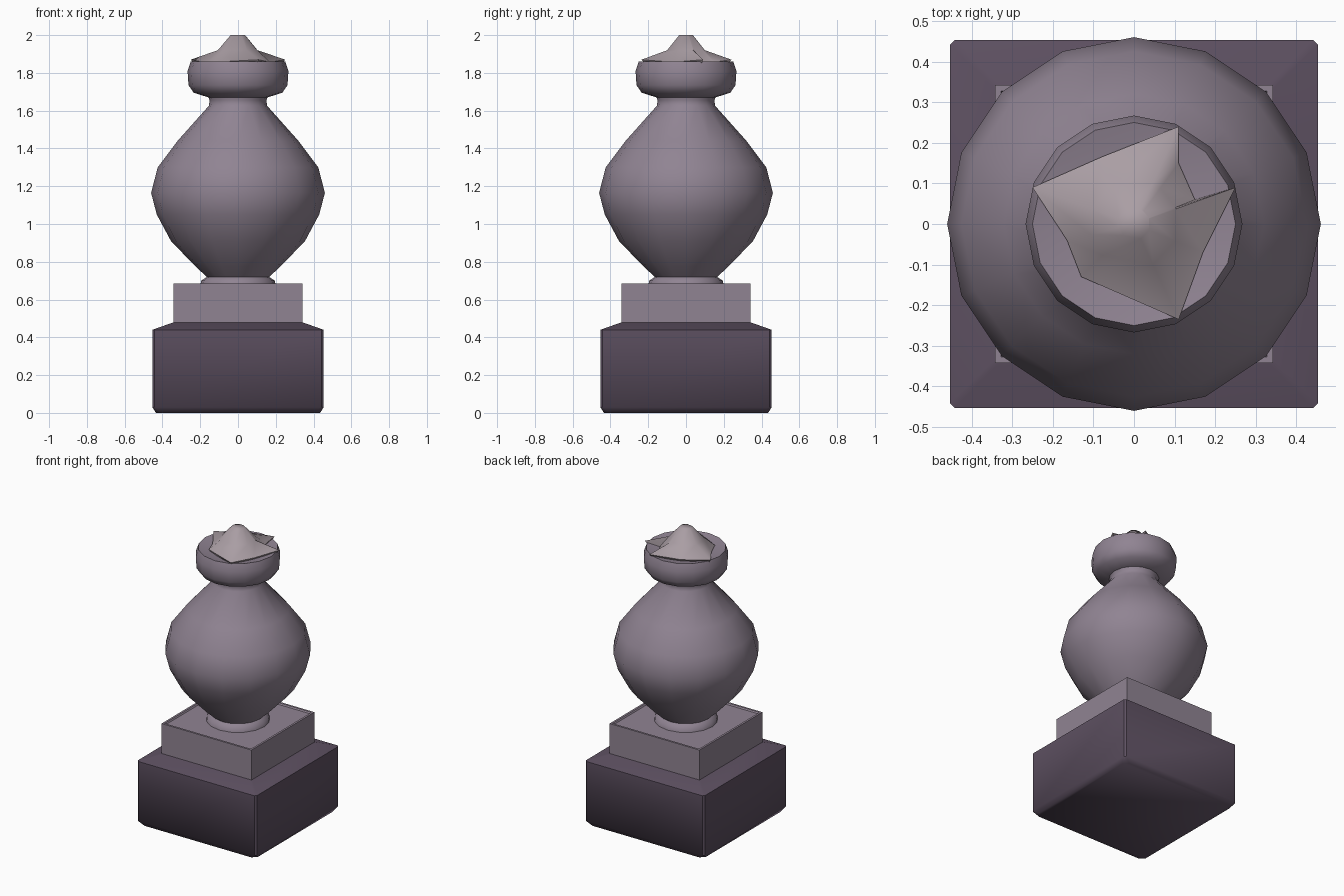
import bpy, bmesh, math

if "Cube" in bpy.data.objects:
    bpy.data.objects.remove(bpy.data.objects["Cube"], do_unlink=True)


def material(name, rgb):
    m = bpy.data.materials.new(name)
    m.use_nodes = True
    m.diffuse_color = (*rgb, 1)
    bsdf = next(n for n in m.node_tree.nodes if n.type == 'BSDF_PRINCIPLED')
    bsdf.inputs["Base Color"].default_value = (*rgb, 1)
    bsdf.inputs["Roughness"].default_value = 0.9
    return m


DARK = material("dark plum stone", (0.112, 0.082, 0.122))
MAUVE = material("mauve stone", (0.28, 0.23, 0.29))
PALE = material("pale stone", (0.40, 0.34, 0.37))


def loft(name, rings, mat, angle):
    """Skin a stack of equal-sized vertex rings and cap both ends."""
    bm = bmesh.new()
    loops = [[bm.verts.new(p) for p in ring] for ring in rings]
    for low, high in zip(loops, loops[1:]):
        for i in range(len(low)):
            j = (i + 1) % len(low)
            bm.faces.new((low[i], low[j], high[j], high[i]))
    bm.faces.new(loops[0][::-1])
    bm.faces.new(loops[-1])
    bmesh.ops.recalc_face_normals(bm, faces=bm.faces)
    mesh = bpy.data.meshes.new(name)
    bm.to_mesh(mesh)
    bm.free()
    mesh.materials.append(mat)
    obj = bpy.data.objects.new(name, mesh)
    bpy.context.collection.objects.link(obj)
    bpy.ops.object.select_all(action='DESELECT')
    obj.select_set(True)
    bpy.context.view_layer.objects.active = obj
    bpy.ops.object.shade_smooth_by_angle(angle=math.radians(angle))
    return obj


def square(half, z, cut=0.0):
    """Square ring with small clipped corners."""
    a, b = half, half - cut
    if not cut:
        return [(a, -a, z), (a, a, z), (-a, a, z), (-a, -a, z)]
    return [(b, -a, z), (a, -b, z), (a, b, z), (b, a, z),
            (-b, a, z), (-a, b, z), (-a, -b, z), (-b, -a, z)]


def circle(radius, z, sides=16):
    return [(radius * math.cos(math.tau * i / sides),
             radius * math.sin(math.tau * i / sides), z) for i in range(sides)]


# Heavy lower block, with worn bottom corners and a sloping shoulder
loft("base_block", [square(0.435, 0, 0.03), square(0.453, 0.03, 0.012),
                    square(0.453, 0.44, 0.012), square(0.34, 0.48, 0.009)], DARK, 40)

# Upper plinth with a thin raised rim
loft("plinth", [square(0.342, 0.44), square(0.342, 0.685),
                square(0.328, 0.685), square(0.322, 0.676)], MAUVE, 40)

# Turned urn body, from flared foot to neck
urn_profile = [(0.2, 0.67), (0.195, 0.7), (0.165, 0.72), (0.225, 0.775), (0.355, 0.91),
               (0.43, 1.05), (0.46, 1.165), (0.425, 1.3), (0.32, 1.44), (0.155, 1.625),
               (0.15, 1.655), (0.165, 1.69)]
loft("urn_body", [circle(r, z) for r, z in urn_profile], MAUVE, 60)

# Chunky collar with a dished top
collar_profile = [(0.14, 1.665), (0.235, 1.695), (0.262, 1.735), (0.267, 1.81),
                  (0.25, 1.86), (0.13, 1.835)]
loft("collar", [circle(r, z) for r, z in collar_profile], MAUVE, 60)

# Star-shaped finial cap, its points reaching the collar rim
star = [(0.25, 0.09), (0.15, 0.06), (0.11, 0.15), (0.11, 0.24), (-0.08, 0.165),
        (-0.25, 0.09), (-0.165, -0.04), (-0.13, -0.13), (0.11, -0.235), (0.17, -0.07)]


def star_ring(radius, z):
    return [(radius * x / math.hypot(x, y), radius * y / math.hypot(x, y), z)
            for x, y in star]


rim = [(x, y, 1.87 - 0.2 * max(0, 0.25 - math.hypot(x, y))) for x, y in star]
under = [(x * 0.9, y * 0.9, z - 0.03) for x, y, z in rim]
loft("finial_cap", [under, rim, star_ring(0.11, 1.92), star_ring(0.04, 2.0)], PALE, 60)
